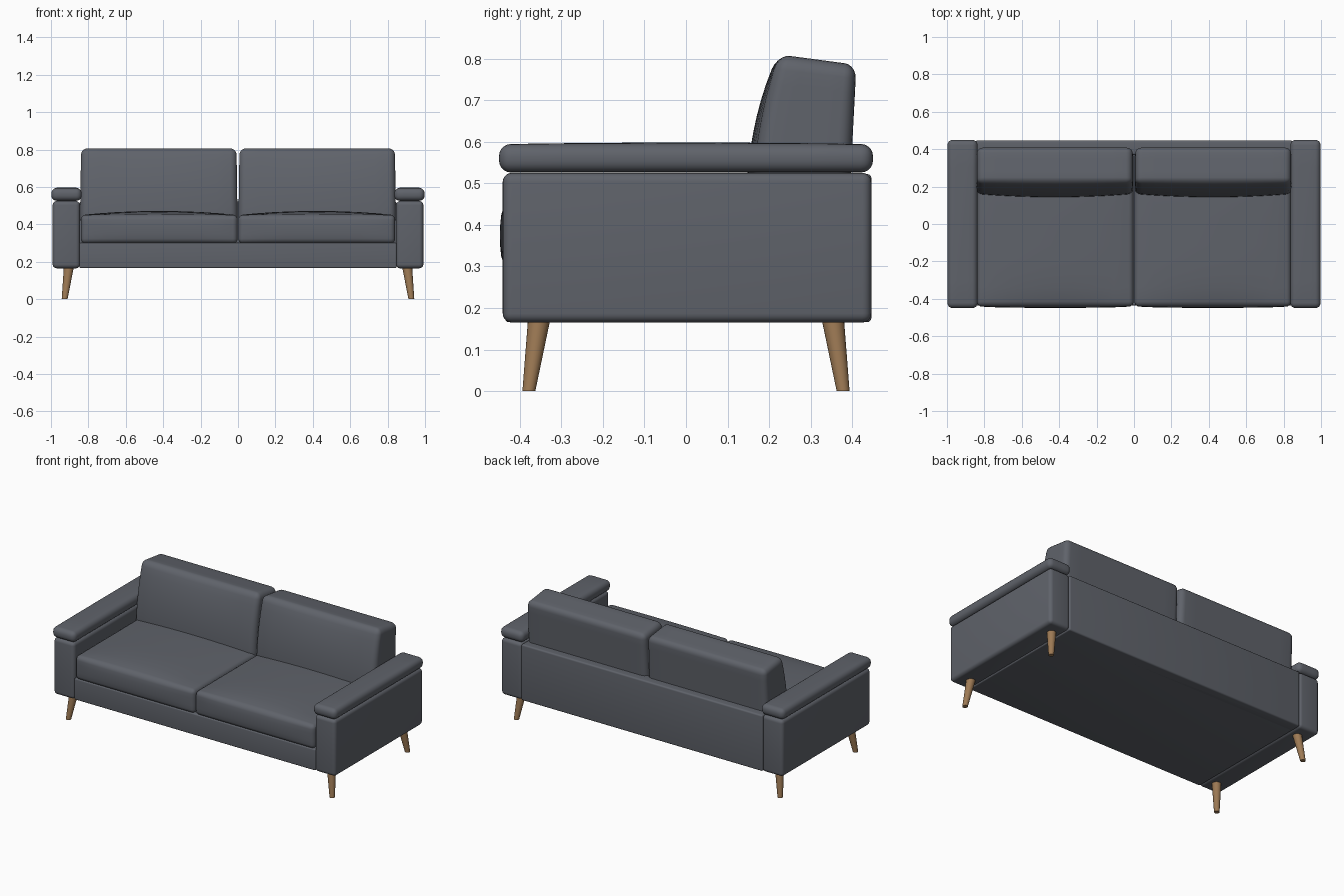
import bpy, bmesh, math
from mathutils import Vector

if "Cube" in bpy.data.objects:
    bpy.data.objects.remove(bpy.data.objects["Cube"])


def material(name, rgb):
    m = bpy.data.materials.new(name)
    m.diffuse_color = (*rgb, 1)
    m.use_nodes = True
    m.node_tree.nodes["Principled BSDF"].inputs["Base Color"].default_value = m.diffuse_color
    return m


FABRIC = material("grey fabric", (0.115, 0.124, 0.145))
WOOD = material("warm wood", (0.34, 0.195, 0.09))


def finish(bm, name, mat):
    bmesh.ops.recalc_face_normals(bm, faces=bm.faces[:])
    me = bpy.data.meshes.new(name)
    bm.to_mesh(me)
    bm.free()
    ob = bpy.data.objects.new(name, me)
    bpy.context.collection.objects.link(ob)
    me.materials.append(mat)
    bpy.ops.object.select_all(action='DESELECT')
    ob.select_set(True)
    bpy.context.view_layer.objects.active = ob
    bpy.ops.object.shade_smooth_by_angle(angle=math.radians(40))
    return ob


def soft_box(name, lo, hi, radius, cuts=(0, 0, 0), deform=None):
    """Rounded box; optional cuts and a deform(point, u, v, w) with u, v, w in -1..1."""
    lo, hi = Vector(lo), Vector(hi)
    mid, half = (lo + hi) / 2, (hi - lo) / 2
    bm = bmesh.new()
    bmesh.ops.create_cube(bm, size=2)
    for v in bm.verts:
        v.co = mid + v.co * half
    bmesh.ops.bevel(bm, geom=bm.edges[:], offset=radius, segments=5,
                    profile=0.5, affect='EDGES')
    for axis in range(3):
        inner = half[axis] - radius
        for i in range(1, cuts[axis] + 1):
            co, no = mid.copy(), Vector((0, 0, 0))
            no[axis] = 1
            co[axis] += inner * (2 * i / (cuts[axis] + 1) - 1)
            bmesh.ops.bisect_plane(bm, geom=bm.verts[:] + bm.edges[:] + bm.faces[:],
                                   plane_co=co, plane_no=no, dist=1e-6)
    if deform:
        for v in bm.verts:
            q = v.co - mid
            v.co = deform(v.co.copy(), *(q[i] / half[i] for i in range(3)))
    return finish(bm, name, FABRIC)


# cushion shapes
def seat_shape(p, u, v, w):
    if w > 0:
        p.z += 0.022 * w * (1 - u * u) * (1 - v ** 4)
    if v < 0:
        p.y += 0.008 * v * (1 - w * w) * (1 - u ** 4)
    return p


def back_shape(p, u, v, w):
    t, s = (w + 1) / 2, (v + 1) / 2
    bulge = 0.018 * (1 - u * u) * (1 - t ** 4)
    front = 0.16 + 0.062 * t * t - bulge
    rear = 0.39 + 0.02 * t
    p.y = front + (rear - front) * s
    p.z -= 0.025 * s * t
    p.x -= 0.006 * u * t
    return p


def leg(name, sx, sy):
    # tapered round leg splayed outwards, with a level foot
    bm = bmesh.new()
    rings = []
    for x, y, z, r in ((0.927, 0.378, 0, 0.0155), (0.904, 0.353, 0.175, 0.027)):
        rings.append([bm.verts.new((sx * x + r * math.cos(a), sy * y + r * math.sin(a), z))
                      for a in (math.tau * i / 24 for i in range(24))])
    for i in range(24):
        j = (i + 1) % 24
        bm.faces.new((rings[0][i], rings[0][j], rings[1][j], rings[1][i]))
    bm.faces.new(rings[0])
    bm.faces.new(rings[1])
    finish(bm, name, WOOD)


# frame
soft_box("base", (-0.848, -0.435, 0.166), (0.848, 0.44, 0.302), 0.008)
soft_box("back_panel", (-0.848, 0.37, 0.166), (0.848, 0.446, 0.522), 0.01)

for side, s in (("left", -1), ("right", 1)):
    def span(a, b):
        return sorted((s * a, s * b))

    # arm with padded rest
    x0, x1 = span(0.845, 0.991)
    soft_box(side + "_arm", (x0, -0.441, 0.165), (x1, 0.446, 0.525), 0.022)
    x0, x1 = span(0.836, 0.998)
    soft_box(side + "_arm_pad", (x0, -0.45, 0.526), (x1, 0.45, 0.594), 0.029, (3, 6, 0),
             lambda p, u, v, w: p + Vector((0, 0, 0.004 * max(w, 0) * (1 - u * u) * (1 - v * v))))

    # cushions
    x0, x1 = span(0.002, 0.84)
    soft_box(side + "_seat_cushion", (x0, -0.44, 0.298), (x1, 0.36, 0.45), 0.026,
             (9, 9, 3), seat_shape)
    x0, x1 = span(0.002, 0.845)
    soft_box(side + "_back_cushion", (x0, 0.16, 0.40), (x1, 0.40, 0.81), 0.035,
             (9, 3, 8), back_shape)

    # legs
    leg(side + "_front_leg", s, -1)
    leg(side + "_back_leg", s, 1)
